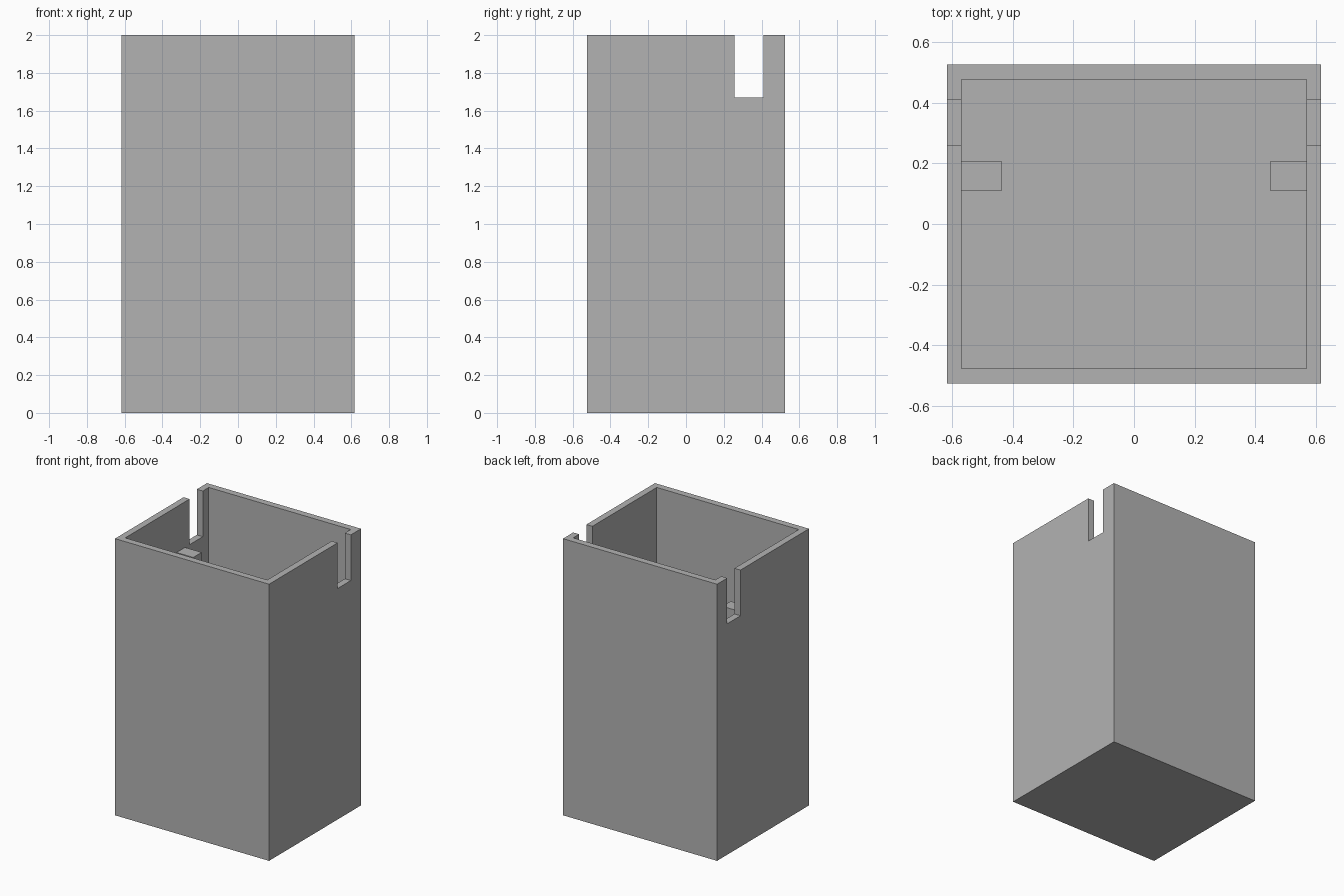
import bpy

default = bpy.data.objects.get("Cube")
if default:
    bpy.data.objects.remove(default, do_unlink=True)

grey = bpy.data.materials.new("plain grey")
grey.use_nodes = True
colour = (0.45, 0.45, 0.45, 1)
grey.diffuse_color = colour
grey.node_tree.nodes["Principled BSDF"].inputs["Base Color"].default_value = colour

HALF_X, HALF_Y, HEIGHT = 0.616, 0.525, 2.0
WALL, FLOOR = 0.048, 0.05
LEDGE = 1.67          # bottom of the notches and top of the posts


def box(name, low, high):
    """Axis-aligned box between two corners."""
    bpy.ops.mesh.primitive_cube_add(size=1)
    obj = bpy.context.object
    obj.name = name
    for v in obj.data.vertices:
        v.co = [h if c > 0 else l for c, l, h in zip(v.co, low, high)]
    obj.data.materials.append(grey)
    return obj


def cut(target, cutter):
    """Subtract the cutter from the target and discard it."""
    cutter.hide_render = True
    mod = target.modifiers.new("cut", 'BOOLEAN')
    mod.operation, mod.solver, mod.object = 'DIFFERENCE', 'EXACT', cutter
    bpy.context.view_layer.objects.active = target
    bpy.ops.object.modifier_apply(modifier=mod.name)
    bpy.data.objects.remove(cutter, do_unlink=True)


# Open-topped container
in_x, in_y = HALF_X - WALL, HALF_Y - WALL
container = box("container", (-HALF_X, -HALF_Y, 0), (HALF_X, HALF_Y, HEIGHT))
cut(container, box("cavity_cutter", (-in_x, -in_y, FLOOR), (in_x, in_y, HEIGHT + 0.2)))

# Matching notches in both side walls
cut(container, box("notch_cutter", (-1, 0.258, LEDGE), (1, 0.409, HEIGHT + 0.2)))

# Inner support posts beside the notches
box("right_post", (-in_x - 0.01, 0.11, FLOOR - 0.01), (-0.435, 0.206, LEDGE))
box("left_post", (0.448, 0.11, FLOOR - 0.01), (in_x + 0.01, 0.206, LEDGE))
